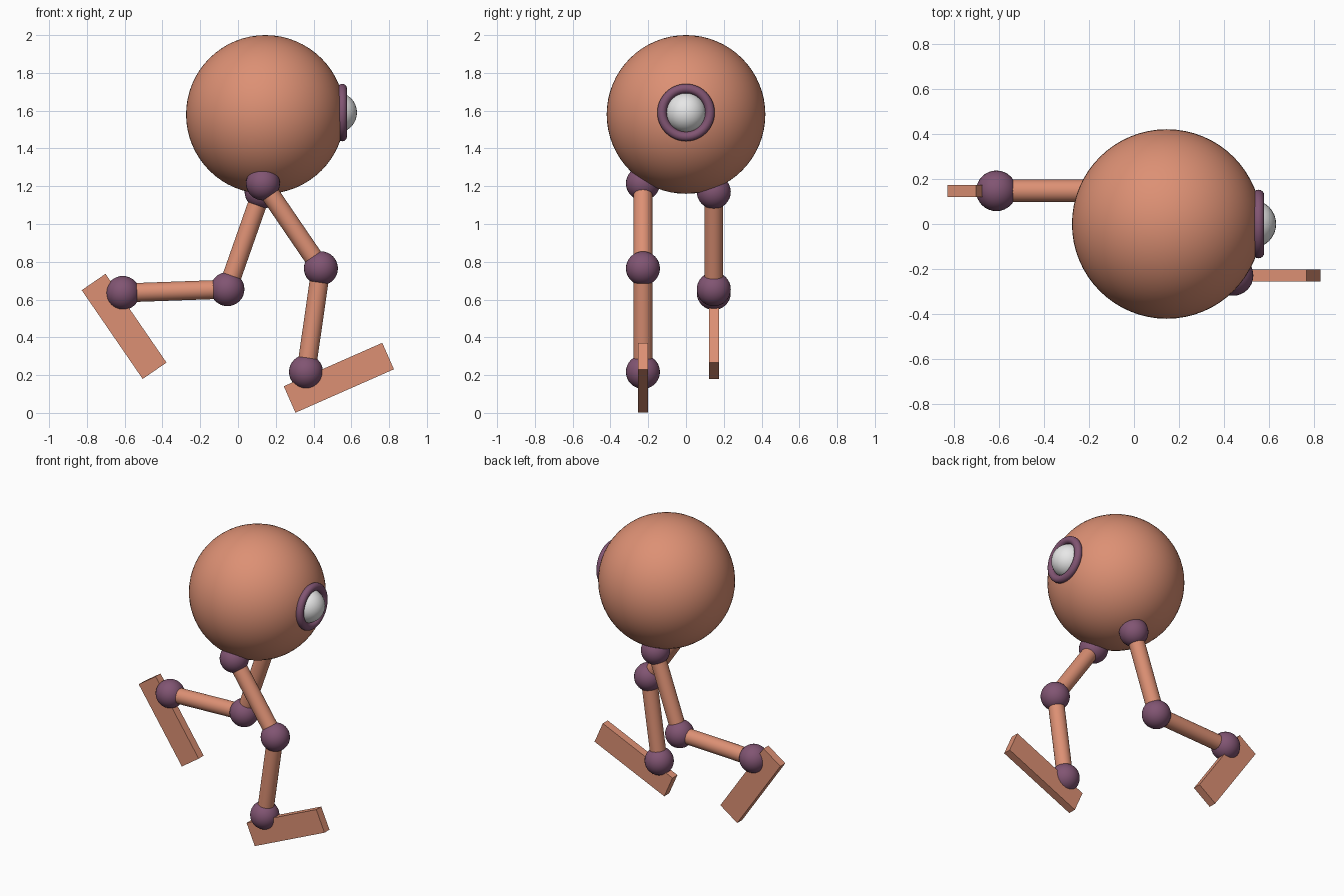
import bpy, math
from mathutils import Vector

if "Cube" in bpy.data.objects:
    bpy.data.objects.remove(bpy.data.objects["Cube"])


def material(name, color):
    m = bpy.data.materials.new(name)
    m.diffuse_color = (*color, 1)
    m.use_nodes = True
    m.node_tree.nodes["Principled BSDF"].inputs["Base Color"].default_value = m.diffuse_color
    return m


SKIN = material("terracotta", (0.72, 0.28, 0.175))
JOINT = material("plum", (0.22, 0.09, 0.17))
WHITE = material("eye white", (0.8, 0.8, 0.8))


def finish(name, mat, smooth=True):
    ob = bpy.context.object
    ob.name = name
    ob.data.materials.append(mat)
    if smooth:
        bpy.ops.object.shade_smooth_by_angle(angle=math.radians(35))
    return ob


def ball(name, center, radius, mat, segments=32, smooth=True):
    bpy.ops.mesh.primitive_uv_sphere_add(segments=segments, ring_count=segments // 2,
                                         radius=radius, location=center)
    return finish(name, mat, smooth)


def limb(name, a, b, radius=0.05):
    a, b = Vector(a), Vector(b)
    bpy.ops.mesh.primitive_cylinder_add(
        vertices=32, radius=radius, depth=(b - a).length, location=(a + b) / 2,
        rotation=(b - a).to_track_quat('Z', 'Y').to_euler())
    return finish(name, SKIN)


def foot(name, center, pitch):
    # pitch: toe-up angle in degrees
    bpy.ops.mesh.primitive_cube_add(size=1, location=center,
                                    rotation=(0, -math.radians(pitch), 0))
    ob = finish(name, SKIN, False)
    ob.scale = (0.57, 0.053, 0.153)
    return ob


# round body
ball("body", (0.145, 0, 1.58), 0.42, SKIN, 64)

# single eye with its raised rim
ball("eyeball", (0.523, 0, 1.59), 0.107, WHITE)
bpy.ops.mesh.primitive_torus_add(major_radius=0.127, minor_radius=0.025,
                                 major_segments=48, minor_segments=16,
                                 location=(0.552, 0, 1.59), rotation=(0, math.pi / 2, 0))
finish("eye_rim", JOINT)

# legs: side y, hip, knee and ankle as (x, z), then foot centre and pitch
LEGS = {
    "leading": (-0.228, (0.132, 1.215), (0.439, 0.765), (0.36, 0.217), (0.534, 0.186), 23.8),
    "trailing": (0.147, (0.125, 1.17), (-0.056, 0.655), (-0.61, 0.635), (-0.603, 0.458), -55.5),
}
for side, (y, hip, knee, ankle, sole, pitch) in LEGS.items():
    hip, knee, ankle, sole = [(x, y, z) for x, z in (hip, knee, ankle, sole)]
    for part, p in (("hip", hip), ("knee", knee), ("ankle", ankle)):
        ball(f"{side}_{part}", p, 0.09, JOINT)
    limb(f"{side}_thigh", hip, knee)
    limb(f"{side}_shin", knee, ankle)
    foot(f"{side}_foot", sole, pitch)
